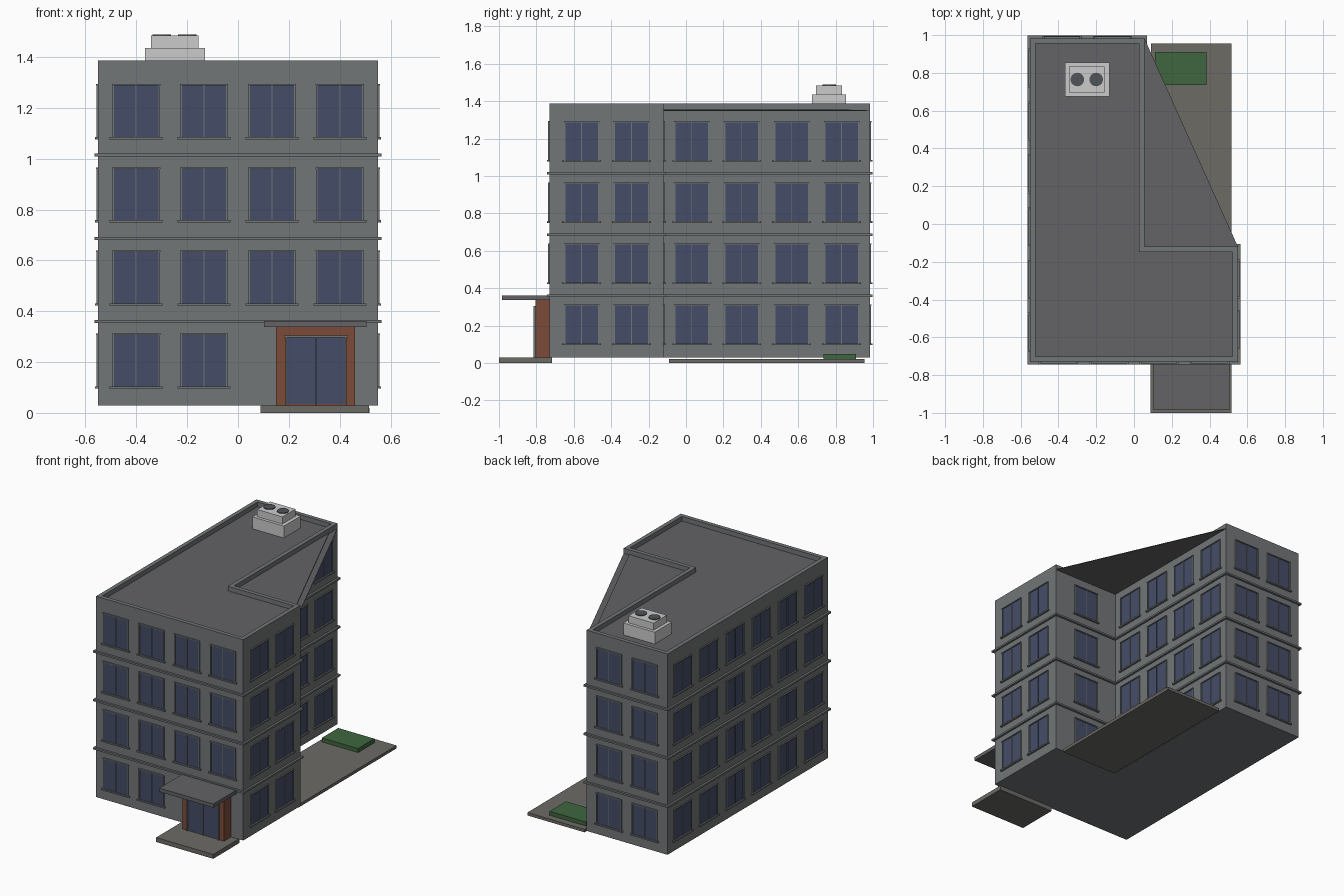
import bpy, bmesh
from mathutils import Matrix, Vector

if "Cube" in bpy.data.objects:
    bpy.data.objects.remove(bpy.data.objects["Cube"])


def material(name, rgb):
    m = bpy.data.materials.new(name)
    m.diffuse_color = (*rgb, 1)
    m.use_nodes = True
    m.node_tree.nodes["Principled BSDF"].inputs["Base Color"].default_value = m.diffuse_color
    return m


GLASS = material("glass_blue", (0.06, 0.075, 0.14))
BROWN = material("brick_brown", (0.2, 0.07, 0.04))
GREEN = material("lawn_green", (0.05, 0.13, 0.05))
WALL = material("wall_grey", (0.17, 0.18, 0.185))
ROOF = material("roof_grey", (0.125, 0.125, 0.135))
PAVE = material("paving_grey", (0.15, 0.145, 0.13))
DARK = material("fan_dark", (0.08, 0.09, 0.1))


def finish(bm, name, mat=None):
    bmesh.ops.recalc_face_normals(bm, faces=bm.faces)
    me = bpy.data.meshes.new(name)
    bm.to_mesh(me)
    bm.free()
    ob = bpy.data.objects.new(name, me)
    bpy.context.collection.objects.link(ob)
    if mat:
        me.materials.append(mat)
    return ob


def add_box(bm, lo, hi, frame=Matrix()):
    lo, hi = Vector(lo), Vector(hi)
    size = Matrix.Diagonal((*(hi - lo), 1))
    bmesh.ops.create_cube(bm, size=1, matrix=frame @ Matrix.Translation((lo + hi) / 2) @ size)


def box(name, lo, hi, mat=None):
    bm = bmesh.new()
    add_box(bm, lo, hi)
    return finish(bm, name, mat)


def prism(name, faces, z0, z1, mat=None):
    bm = bmesh.new()
    made = [bm.faces.new([bm.verts.new((x, y, z0)) for x, y in f]) for f in faces]
    bmesh.ops.remove_doubles(bm, verts=bm.verts, dist=1e-5)
    out = bmesh.ops.extrude_face_region(bm, geom=bm.faces[:], use_keep_orig=True)
    top = [v for v in out["geom"] if isinstance(v, bmesh.types.BMVert)]
    bmesh.ops.translate(bm, verts=top, vec=(0, 0, z1 - z0))
    return finish(bm, name, mat)


# L-shaped building body
Y0, YN, Y1 = -0.73, -0.12, 0.983
XL, XN, XR = -0.55, 0.055, 0.55
ROOF_Z, TOP = 1.352, 1.387


def outline(d):
    return [(XL + d, Y0 + d), (XR - d, Y0 + d), (XR - d, YN - d),
            (XN - d, YN - d), (XN - d, Y1 - d), (XL + d, Y1 - d)]


outer, inner = outline(0), outline(0.028)
prism("building_body", [outer], 0.03, ROOF_Z, WALL)

# Parapet ring and flat roof, with the triangular cover over the notch
prism("parapet", [[outer[i], outer[(i + 1) % 6], inner[(i + 1) % 6], inner[i]]
                  for i in range(6)], ROOF_Z, TOP, WALL)
prism("roof_deck", [inner], ROOF_Z, ROOF_Z + 0.004, ROOF)
prism("notch_cover", [[outer[2], outer[4], outer[3]]], ROOF_Z - 0.004, ROOF_Z, ROOF)
prism("notch_cover_deck", [[inner[2], inner[4], outer[3]]], ROOF_Z, ROOF_Z + 0.004, ROOF)

# Belt courses between the storeys
belt = outline(-0.014)
for k, z in enumerate((0.36, 0.686, 1.014)):
    prism(f"belt_course_{k + 1}", [[belt[i], belt[(i + 1) % 6], outer[(i + 1) % 6], outer[i]]
                                   for i in range(6)], z - 0.006, z + 0.006, WALL)

# Windows: each wall has a centre, outward normal, and column offsets along it
PITCH = 0.327


def columns(n, step):
    return [(i - (n - 1) / 2) * step for i in range(n)]


walls = {
    "front": ((0, Y0), (0, -1), columns(4, 0.267)),
    "right_wing": ((XR, (Y0 + YN) / 2), (1, 0), columns(2, 0.267)),
    "notch_back": (((XN + XR) / 2, YN), (0, 1), [0]),
    "notch_side": ((XN, (YN + Y1) / 2), (1, 0), columns(4, 0.267)),
    "back": (((XL + XN) / 2, Y1), (0, 1), columns(2, 0.267)),
    "left": ((XL, (Y0 + Y1) / 2), (-1, 0), columns(6, 0.28)),
}
for name, ((cx, cy), (nx, ny), cols) in walls.items():
    # Local frame: x along the wall, y outward, z up
    frame = Matrix(((-ny, nx, 0, cx), (nx, ny, 0, cy), (0, 0, 1, 0), (0, 0, 0, 1)))
    glass, trim = bmesh.new(), bmesh.new()
    for s in range(4):
        z0, z1 = 0.104 + s * PITCH, 0.306 + s * PITCH
        for u in cols:
            if name == "front" and s == 0 and u > 0:
                continue
            h = 0.087
            add_box(glass, (u - h, -0.005, z0), (u + h, 0.003, z1), frame)
            for a, b in ((-h - 0.007, -h), (-0.002, 0.002), (h, h + 0.007)):
                add_box(trim, (u + a, -0.002, z0), (u + b, 0.007, z1), frame)
            add_box(trim, (u - 0.095, -0.002, z1), (u + 0.095, 0.009, z1 + 0.006), frame)
            add_box(trim, (u - 0.104, -0.002, z0 - 0.009), (u + 0.104, 0.013, z0), frame)
    # The mirrored basis is harmless because normals are recalculated
    finish(glass, name + "_window_glass", GLASS)
    finish(trim, name + "_window_trim", WALL)

# Entrance: brick surround, glazed door, canopy and step
box("entrance_surround", (0.15, -0.805, 0.03), (0.46, Y0, 0.337), BROWN)
box("door_glass", (0.192, -0.809, 0.035), (0.42, -0.80, 0.297), GLASS)
bm = bmesh.new()
for a, b in ((0.186, 0.192), (0.304, 0.308), (0.42, 0.426)):
    add_box(bm, (a, -0.815, 0.03), (b, -0.80, 0.297))
add_box(bm, (0.18, -0.816, 0.297), (0.432, -0.80, 0.304))
finish(bm, "door_frame", WALL)
box("entrance_canopy", (0.102, -0.985, 0.337), (0.505, Y0, 0.362), ROOF)
box("entrance_step", (0.088, -1.0, 0), (0.515, -0.717, 0.03), PAVE)

# Side yard with lawn
box("yard_paving", (0.09, -0.09, 0), (0.517, 0.955, 0.02), PAVE)
box("lawn", (0.112, 0.735, 0.02), (0.383, 0.91, 0.047), GREEN)

# Rooftop ventilation unit
box("vent_base", (-0.365, 0.675, ROOF_Z), (-0.13, 0.855, 1.436))
box("vent_housing", (-0.343, 0.695, 1.436), (-0.155, 0.835, 1.484))
for side, x in (("left", -0.3), ("right", -0.2)):
    bm = bmesh.new()
    bmesh.ops.create_cone(bm, cap_ends=True, segments=20, radius1=0.036, radius2=0.036,
                          depth=0.008, matrix=Matrix.Translation((x, 0.765, 1.485)))
    finish(bm, side + "_fan", DARK)
